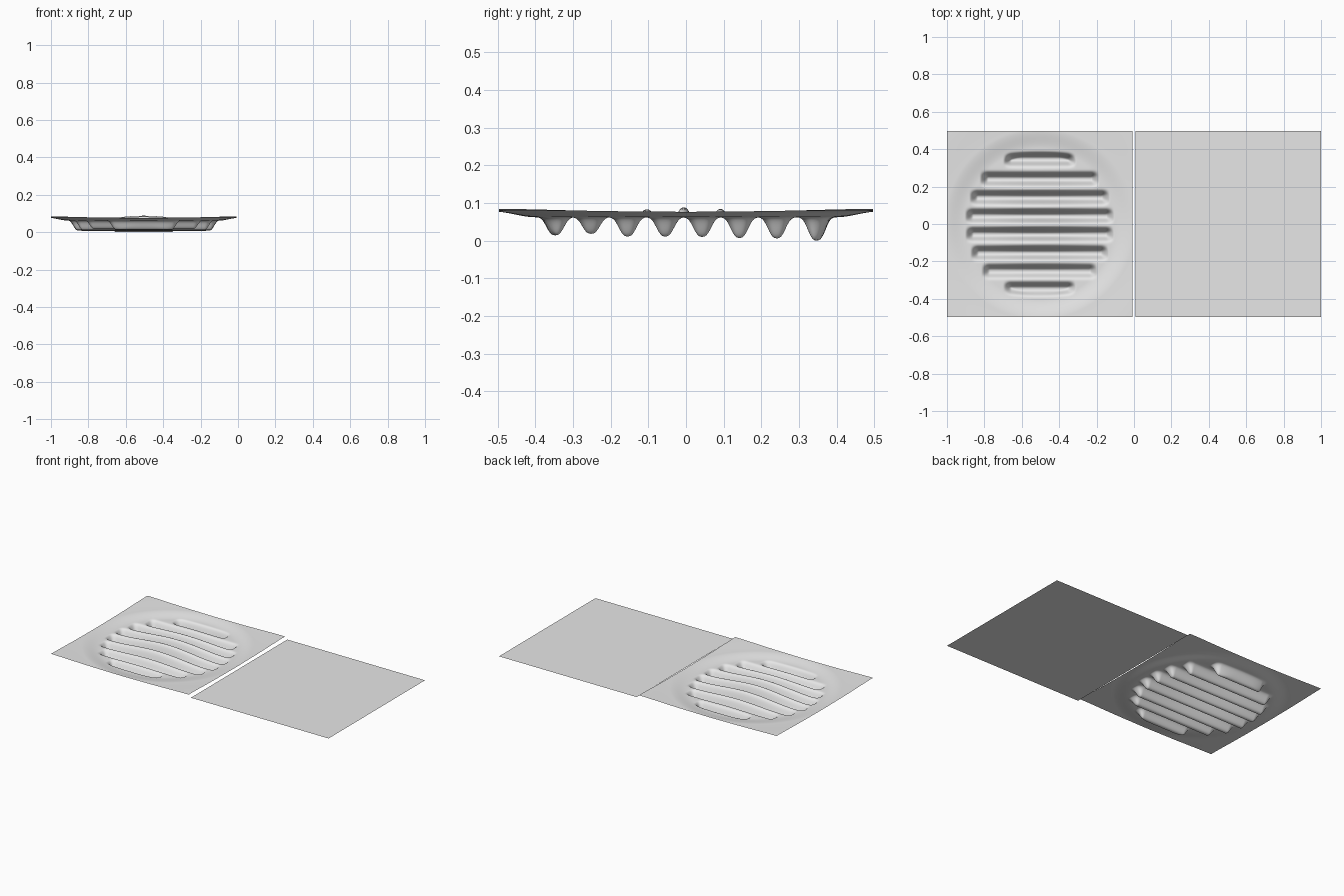
import bpy, math

cube = bpy.data.objects.get("Cube")
if cube:
    bpy.data.objects.remove(cube, do_unlink=True)

# One plain grey for both panels
grey = bpy.data.materials.new("light_grey")
grey.use_nodes = True
grey.diffuse_color = (0.8, 0.8, 0.8, 1)
grey.node_tree.nodes["Principled BSDF"].inputs["Base Color"].default_value = (0.8, 0.8, 0.8, 1)

SIZE = 0.992
CENTRE = 0.504
GROOVE_RADIUS = 0.395
# Groove centre in y, and floor height
GROOVES = [(-0.347, 0.014), (-0.252, 0.018), (-0.155, 0.011), (-0.055, 0.011),
           (0.043, 0.010), (0.142, 0.007), (0.241, 0.006), (0.347, 0.0)]


def ramp(a, b, t):
    """Smooth step from 0 at a to 1 at b."""
    t = min(max((t - a) / (b - a), 0), 1)
    return t * t * (3 - 2 * t)


def sheet_height(x, y):
    """Shallow dish with a raised middle, cut by rounded grooves."""
    r = math.hypot(x, y)
    rim = 0.062 + 0.015 * ramp(0.40, 0.51, r) + 0.007 * ramp(0.48, 0.70, r)
    dome = 0.028 * (1 - ramp(0.0, 0.36, r))
    top = rim + dome
    z = top
    for c, floor in GROOVES:
        half = math.sqrt(GROOVE_RADIUS ** 2 - c * c)
        along = ramp(half + 0.008, half - 0.038, abs(x))
        across = math.exp(-(abs(y - c) / 0.028) ** 2.7)
        inside = ramp(0.425, 0.37, r) if abs(c) > 0.3 else 1
        z -= (top - floor) * along * across * inside
    return max(z, 0)


def add_panel(name, x, z, divisions):
    bpy.ops.mesh.primitive_grid_add(x_subdivisions=divisions, y_subdivisions=divisions,
                                    size=SIZE, location=(x, 0, z))
    panel = bpy.context.object
    panel.name = name
    panel.data.materials.append(grey)
    return panel


# Flat panel on the left
add_panel("flat_panel", CENTRE, 0.068, 1)

# Grooved panel on the right
grooved = add_panel("grooved_panel", -CENTRE, 0, 220)
for v in grooved.data.vertices:
    v.co.z = sheet_height(v.co.x, v.co.y)
bpy.ops.object.shade_smooth()
